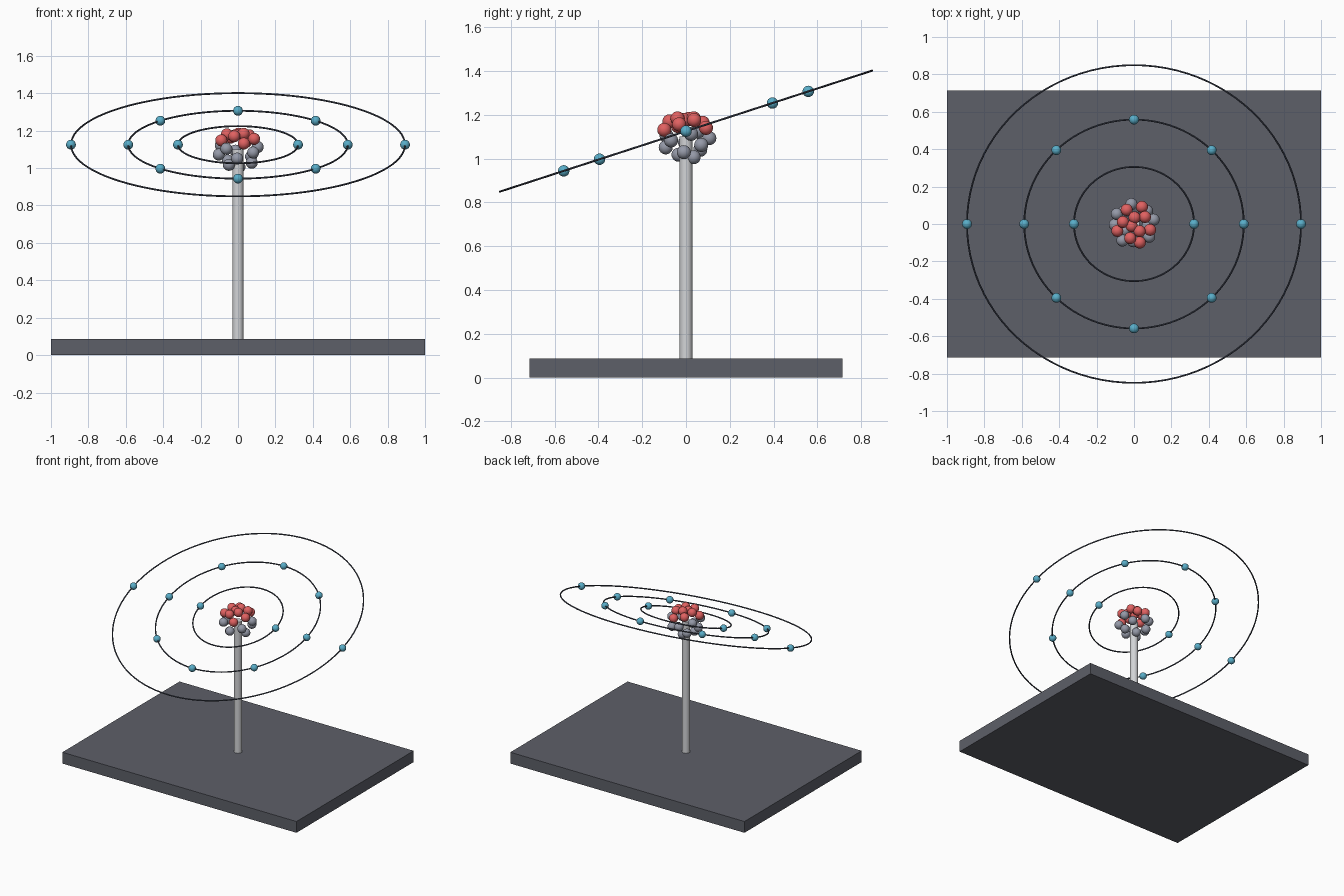
import bpy
from math import sin, cos, pi, sqrt, radians

if "Cube" in bpy.data.objects:
    bpy.data.objects.remove(bpy.data.objects["Cube"])

CENTRE_Z = 1.125
TILT = radians(18)


def material(name, rgb):
    m = bpy.data.materials.new(name)
    m.diffuse_color = (*rgb, 1)
    m.use_nodes = True
    m.node_tree.nodes["Principled BSDF"].inputs["Base Color"].default_value = m.diffuse_color
    return m


slate = material("slate", (0.11, 0.115, 0.14))
steel = material("steel", (0.65, 0.66, 0.68))
wire = material("wire", (0.06, 0.07, 0.1))
red = material("red", (0.75, 0.12, 0.12))
grey = material("grey", (0.3, 0.32, 0.39))
blue = material("blue", (0.1, 0.42, 0.58))


def finish(name, mat, smooth=True):
    o = bpy.context.object
    o.name = name
    o.data.materials.append(mat)
    if smooth:
        bpy.ops.object.shade_smooth_by_angle()
    return o


def ball(name, loc, r, mat):
    bpy.ops.mesh.primitive_uv_sphere_add(segments=24, ring_count=16, radius=r, location=loc)
    return finish(name, mat)


# Base plate
bpy.ops.mesh.primitive_cube_add(size=1, location=(0, 0, 0.0435))
bpy.context.object.scale = (2, 1.43, 0.087)
bpy.ops.object.transform_apply(location=False, rotation=False, scale=True)
finish("base", slate, False)

# Support pole, ending inside the nucleus
bottom, top = 0.087, 1.1
bpy.ops.mesh.primitive_cylinder_add(vertices=32, radius=0.029, depth=top - bottom,
                                    location=(0, 0, (top + bottom) / 2))
finish("pole", steel)

# Nucleus: golden-angle spiral of balls, red above and grey below
COUNT, REDS = 23, 11
for i in range(COUNT):
    t = (i + 0.5) / COUNT
    h = 1 - 2 * t
    rho = 0.122 * t ** 0.2
    a = radians(222.5 - 137.508 * i)
    r = rho * sqrt(1 - h * h)
    loc = (r * cos(a), r * sin(a), CENTRE_Z - 0.003 + rho * h)
    if i < REDS:
        ball(f"proton_{i + 1}", loc, 0.032, red)
    else:
        ball(f"neutron_{i - REDS + 1}", loc, 0.032, grey)

# Tilted orbit rings with evenly spaced electrons
for k, (radius, count) in enumerate([(0.321, 2), (0.587, 8), (0.893, 2)], 1):
    bpy.ops.mesh.primitive_torus_add(major_radius=radius, minor_radius=0.0048,
                                     major_segments=96, minor_segments=10,
                                     location=(0, 0, CENTRE_Z), rotation=(TILT, 0, 0))
    finish(f"orbit_{k}", wire)
    for j in range(count):
        a = 2 * pi * j / count
        x, y = radius * cos(a), radius * sin(a)
        ball(f"electron_{k}_{j + 1}", (x, y * cos(TILT), CENTRE_Z + y * sin(TILT)), 0.026, blue)
